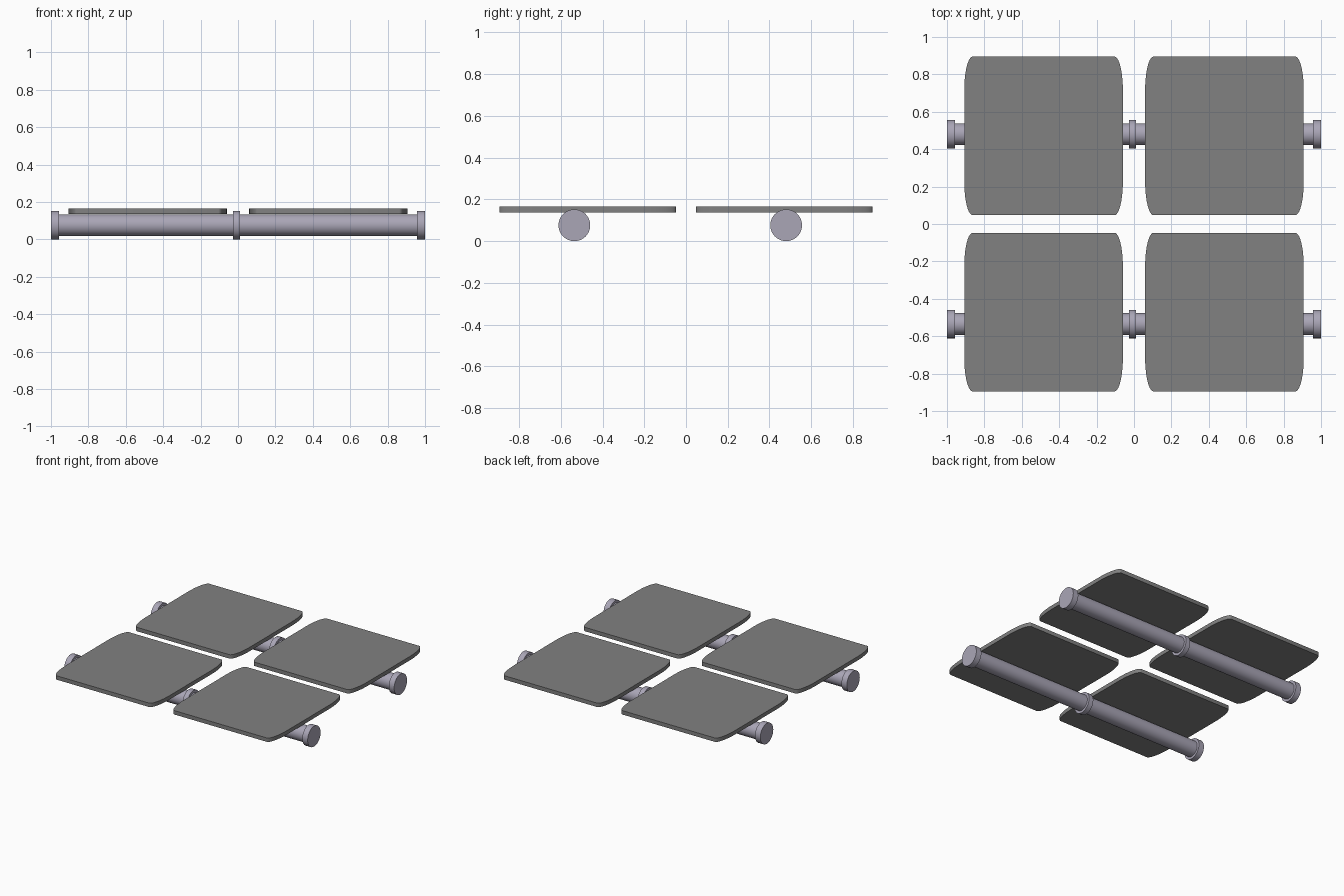
import bpy
import bmesh
import math

cube = bpy.data.objects.get("Cube")
if cube:
    bpy.data.objects.remove(cube, do_unlink=True)


def make_material(name, color):
    mat = bpy.data.materials.new(name)
    mat.use_nodes = True
    mat.diffuse_color = color
    mat.node_tree.nodes["Principled BSDF"].inputs["Base Color"].default_value = color
    return mat


pad_grey = make_material("pad grey", (0.22, 0.22, 0.22, 1))
rod_metal = make_material("rod metal", (0.40, 0.38, 0.47, 1))


def finish(obj, name, mat):
    obj.name = name
    obj.data.materials.append(mat)
    bpy.ops.object.select_all(action="DESELECT")
    obj.select_set(True)
    bpy.context.view_layer.objects.active = obj
    bpy.ops.object.shade_smooth_by_angle(angle=math.radians(35))


def rod_part(name, x, y, radius, length):
    """Cylinder lying along x."""
    bpy.ops.mesh.primitive_cylinder_add(
        vertices=48, radius=radius, depth=length,
        location=(x, y, 0.076), rotation=(0, math.pi / 2, 0))
    finish(bpy.context.object, name, rod_metal)


def pad(name, x, y):
    """Flat plate with tall elliptical corners."""
    half, rx, ry, steps = 0.424, 0.045, 0.18, 10
    bm = bmesh.new()
    verts = []
    for corner, (sx, sy) in enumerate([(1, 1), (-1, 1), (-1, -1), (1, -1)]):
        for i in range(steps + 1):
            a = (corner + i / steps) * math.pi / 2
            verts.append(bm.verts.new((
                x + sx * (half - rx) + rx * math.cos(a),
                y + sy * (half - ry) + ry * math.sin(a), 0.136)))
    base = bm.faces.new(verts)
    top = bmesh.ops.extrude_face_region(bm, geom=[base], use_keep_orig=True)
    moved = [v for v in top["geom"] if isinstance(v, bmesh.types.BMVert)]
    bmesh.ops.translate(bm, verts=moved, vec=(0, 0, 0.029))
    bmesh.ops.recalc_face_normals(bm, faces=bm.faces)
    mesh = bpy.data.meshes.new(name)
    bm.to_mesh(mesh)
    bm.free()
    obj = bpy.data.objects.new(name, mesh)
    bpy.context.collection.objects.link(obj)
    finish(obj, name, pad_grey)


# Two rows, each a rod with three collars and two pads
for row, rod_y, pad_y in (("front", -0.535, -0.471), ("back", 0.48, 0.471)):
    rod_part(row + "_rod", 0, rod_y, 0.058, 1.96)
    rod_part(row + "_middle_collar", -0.009, rod_y, 0.076, 0.037)
    for side, s in (("left", 1), ("right", -1)):
        rod_part(f"{row}_{side}_end_cap", s * 0.978, rod_y, 0.076, 0.044)
        pad(f"{row}_{side}_pad", s * 0.4835, pad_y)
